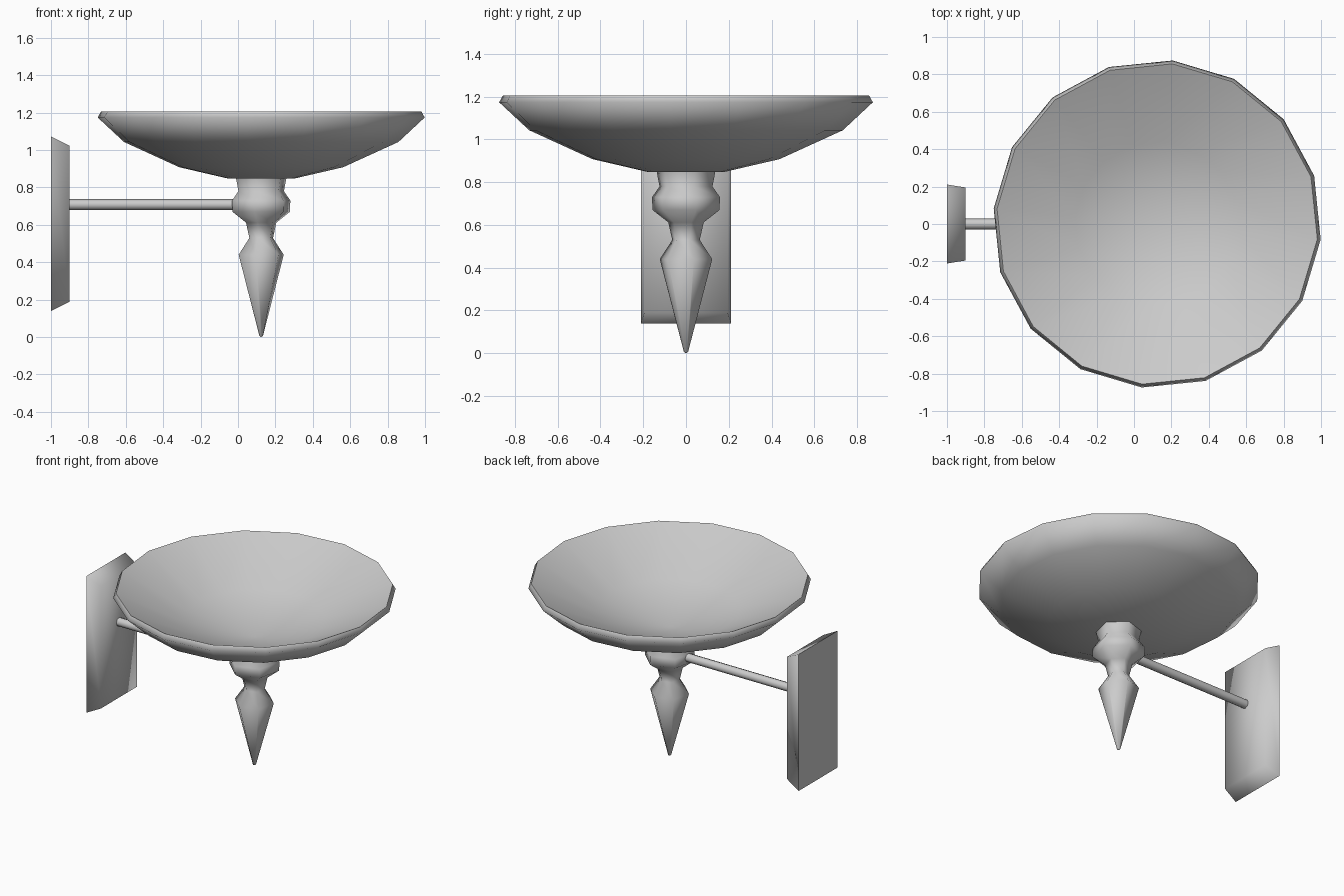
import bpy, bmesh, math
from mathutils import Matrix, Vector

cube = bpy.data.objects.get("Cube")
if cube:
    bpy.data.objects.remove(cube, do_unlink=True)

# One plain grey for the whole lamp
GREY = (0.6, 0.6, 0.6, 1)
mat = bpy.data.materials.new("grey")
mat.use_nodes = True
mat.diffuse_color = GREY
mat.node_tree.nodes["Principled BSDF"].inputs["Base Color"].default_value = GREY

AXIS_X = 0.124
TURN = math.radians(17.1)


def finish(bm, name, angle):
    bmesh.ops.recalc_face_normals(bm, faces=bm.faces[:])
    mesh = bpy.data.meshes.new(name)
    bm.to_mesh(mesh)
    bm.free()
    mesh.materials.append(mat)
    obj = bpy.data.objects.new(name, mesh)
    bpy.context.collection.objects.link(obj)
    bpy.ops.object.select_all(action='DESELECT')
    obj.select_set(True)
    bpy.context.view_layer.objects.active = obj
    bpy.ops.object.shade_smooth_by_angle(angle=math.radians(angle))
    return obj


def lathe(name, profile, sides, angle):
    """Spin a (radius, height) profile around the lamp's axis."""
    bm = bmesh.new()
    verts = [bm.verts.new((r, 0, z)) for r, z in profile]
    edges = [bm.edges.new(pair) for pair in zip(verts, verts[1:])]
    bmesh.ops.spin(bm, geom=verts + edges, cent=(0, 0, 0), axis=(0, 0, 1),
                   angle=math.tau, steps=sides, use_merge=True)
    bmesh.ops.remove_doubles(bm, verts=bm.verts[:], dist=0.0005)
    bm.transform(Matrix.Translation((AXIS_X, 0, 0)) @ Matrix.Rotation(TURN, 4, 'Z'))
    return finish(bm, name, angle)


# Wide bowl: outside, rim, then a gently dished inside
lathe("bowl", [(0, 0.848), (0.18, 0.848), (0.44, 0.908), (0.737, 1.043),
               (0.878, 1.174), (0.86, 1.206), (0.44, 1.0), (0, 0.88)], 16, 80)

# Six-sided turned stem ending in a blunt spear point
lathe("stem", [(0, 0.86), (0.143, 0.86), (0.127, 0.78), (0.163, 0.73),
               (0.161, 0.67), (0.085, 0.612), (0.066, 0.53),
               (0.126, 0.44), (0.01, 0.006), (0, 0)], 6, 80)

# Horizontal arm
bm = bmesh.new()
bmesh.ops.create_cone(bm, cap_ends=True, segments=8, radius1=0.029,
                      radius2=0.029, depth=0.93)
bm.transform(Matrix.Translation((-0.455, 0, 0.708)) @ Matrix.Rotation(math.pi / 2, 4, 'Y'))
finish(bm, "arm", 60)

# Wall plate, tapered toward its front
bm = bmesh.new()
bmesh.ops.create_cube(bm, size=1)
for v in bm.verts:
    front = v.co.x > 0
    half_y, half_z = (0.195, 0.417) if front else (0.211, 0.467)
    v.co = Vector((-0.9 if front else -1.0,
                   math.copysign(half_y, v.co.y),
                   0.606 + math.copysign(half_z, v.co.z)))
finish(bm, "wall_plate", 88)
